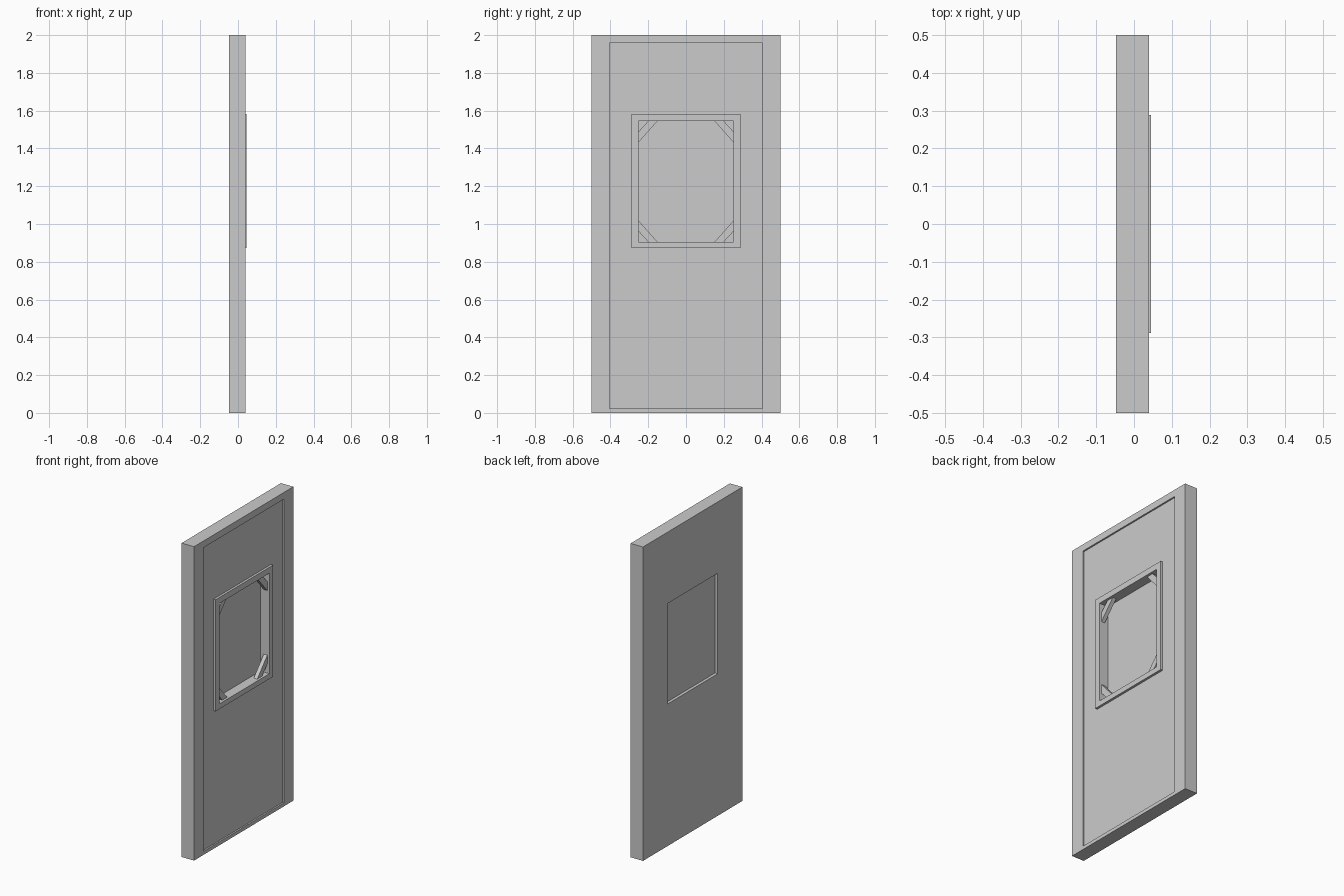
import bpy, bmesh

if "Cube" in bpy.data.objects:
    bpy.data.objects.remove(bpy.data.objects["Cube"])


def finish(name, bm):
    bmesh.ops.recalc_face_normals(bm, faces=bm.faces)
    mesh = bpy.data.meshes.new(name)
    bm.to_mesh(mesh)
    bm.free()
    obj = bpy.data.objects.new(name, mesh)
    bpy.context.collection.objects.link(obj)
    return obj


def rect_ring(name, loops):
    """Closed ring through rectangular loops given as (x, half_width, z_low, z_high)."""
    bm = bmesh.new()
    rings = [[bm.verts.new((x, s * w, z)) for s, z in
              ((-1, lo), (1, lo), (1, hi), (-1, hi))] for x, w, lo, hi in loops]
    for a, b in zip(rings, rings[1:] + rings[:1]):
        for i in range(4):
            j = (i + 1) % 4
            bm.faces.new((a[i], a[j], b[j], b[i]))
    return finish(name, bm)


def prism(name, points, x0, x1):
    """Extrude a y-z outline along x."""
    bm = bmesh.new()
    face = bm.faces.new([bm.verts.new((x0, y, z)) for y, z in points])
    new = bmesh.ops.extrude_face_region(bm, geom=[face])["geom"]
    verts = [v for v in new if isinstance(v, bmesh.types.BMVert)]
    bmesh.ops.translate(bm, verts=verts, vec=(x1 - x0, 0, 0))
    return finish(name, bm)


BACK, FRONT, PANEL = -0.047, 0.04, 0.03
HOLE = (0.252, 0.905, 1.545)
DOOR = (0.5, 0.0, 2.0)
RECESS = (0.405, 0.022, 1.957)
TRIM = (0.289, 0.872, 1.583)

# door slab with a shallow recess on the front and a window opening
rect_ring("door_slab", [(BACK, *HOLE), (BACK, *DOOR), (FRONT, *DOOR),
                        (FRONT, *RECESS), (PANEL, *RECESS), (PANEL, *HOLE)])

# raised trim around the window
rect_ring("window_trim", [(PANEL, *HOLE), (PANEL, *TRIM),
                          (0.045, *TRIM), (0.045, *HOLE)])

# window pane
w, lo, hi = HOLE
prism("window_pane", [(-w, lo), (w, lo), (w, hi), (-w, hi)], -0.028, -0.018)

# diagonal corner braces
for side, s in (("left", -1), ("right", 1)):
    for level, z, d in (("lower", lo, 1), ("upper", hi, -1)):
        prism(f"corner_brace_{level}_{side}",
              [(s * w, z + d * 0.057), (s * w, z + d * 0.114),
               (s * (w - 0.101), z), (s * (w - 0.052), z)], 0.005, 0.03)
